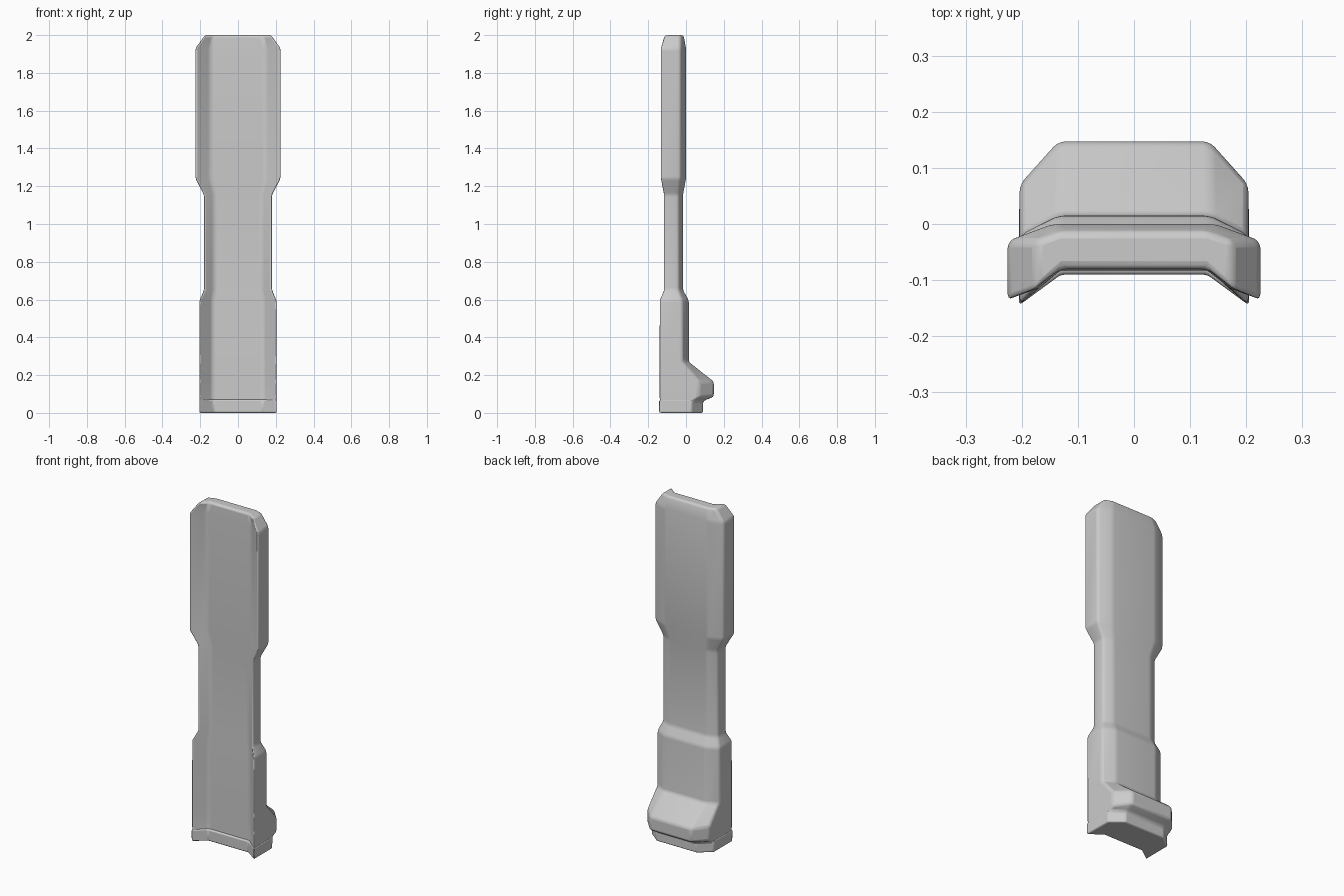
import bpy, bmesh

if "Cube" in bpy.data.objects:
    bpy.data.objects.remove(bpy.data.objects["Cube"])


def section(bm, z, w, c, front_side, front_mid, back_side, back_mid):
    """Eight-sided channel section: shallow recess in front, chamfered back."""
    pts = [(-w, front_side), (-c, front_mid), (c, front_mid), (w, front_side),
           (w, back_side), (c, back_mid), (-c, back_mid), (-w, back_side)]
    return [bm.verts.new((x, y, z)) for x, y in pts]


def loft(name, rows, bevel):
    bm = bmesh.new()
    rings = [section(bm, *r) for r in rows]
    for a, b in zip(rings, rings[1:]):
        for i in range(8):
            j = (i + 1) % 8
            bm.faces.new((a[i], a[j], b[j], b[i]))
    for ring in (rings[0], rings[-1]):
        for q in ((0, 1, 6, 7), (1, 2, 5, 6), (2, 3, 4, 5)):
            bm.faces.new([ring[i] for i in q])
    bmesh.ops.recalc_face_normals(bm, faces=bm.faces)
    me = bpy.data.meshes.new(name)
    bm.to_mesh(me)
    bm.free()
    ob = bpy.data.objects.new(name, me)
    bpy.context.collection.objects.link(ob)
    mod = ob.modifiers.new("soft_edges", 'BEVEL')
    mod.width = bevel
    mod.segments = 3
    mod.limit_method = 'ANGLE'
    mod.angle_limit = 0.2
    bpy.context.view_layer.objects.active = ob
    ob.select_set(True)
    bpy.ops.object.shade_smooth_by_angle(angle=0.6)
    ob.select_set(False)
    return ob


# Plate: heel bump, lower block, narrow waist, wide upper blade, tapered top
# columns: z, half width, crease x, front side y, front mid y, back side y, back mid y
loft("plate", [
    (0.035, 0.203, 0.13, -0.143, -0.080, 0.025, 0.085),
    (0.065, 0.203, 0.13, -0.144, -0.080, 0.035, 0.095),
    (0.085, 0.204, 0.135, -0.145, -0.080, 0.070, 0.147),
    (0.165, 0.204, 0.135, -0.145, -0.080, 0.070, 0.147),
    (0.270, 0.204, 0.135, -0.145, -0.080, -0.020, 0.015),
    (0.595, 0.204, 0.135, -0.145, -0.080, -0.020, 0.015),
    (0.650, 0.180, 0.125, -0.122, -0.078, -0.040, -0.016),
    (1.155, 0.180, 0.125, -0.122, -0.078, -0.040, -0.016),
    (1.240, 0.225, 0.145, -0.138, -0.083, -0.030, 0.000),
    (1.930, 0.225, 0.145, -0.138, -0.083, -0.030, 0.000),
    (2.000, 0.175, 0.130, -0.118, -0.080, -0.030, -0.013),
], 0.012)

# Foot: slightly proud base with a lip along the front
loft("foot", [
    (0.000, 0.205, 0.13, -0.145, -0.090, 0.030, 0.090),
    (0.070, 0.205, 0.13, -0.145, -0.090, 0.030, 0.090),
], 0.008)
